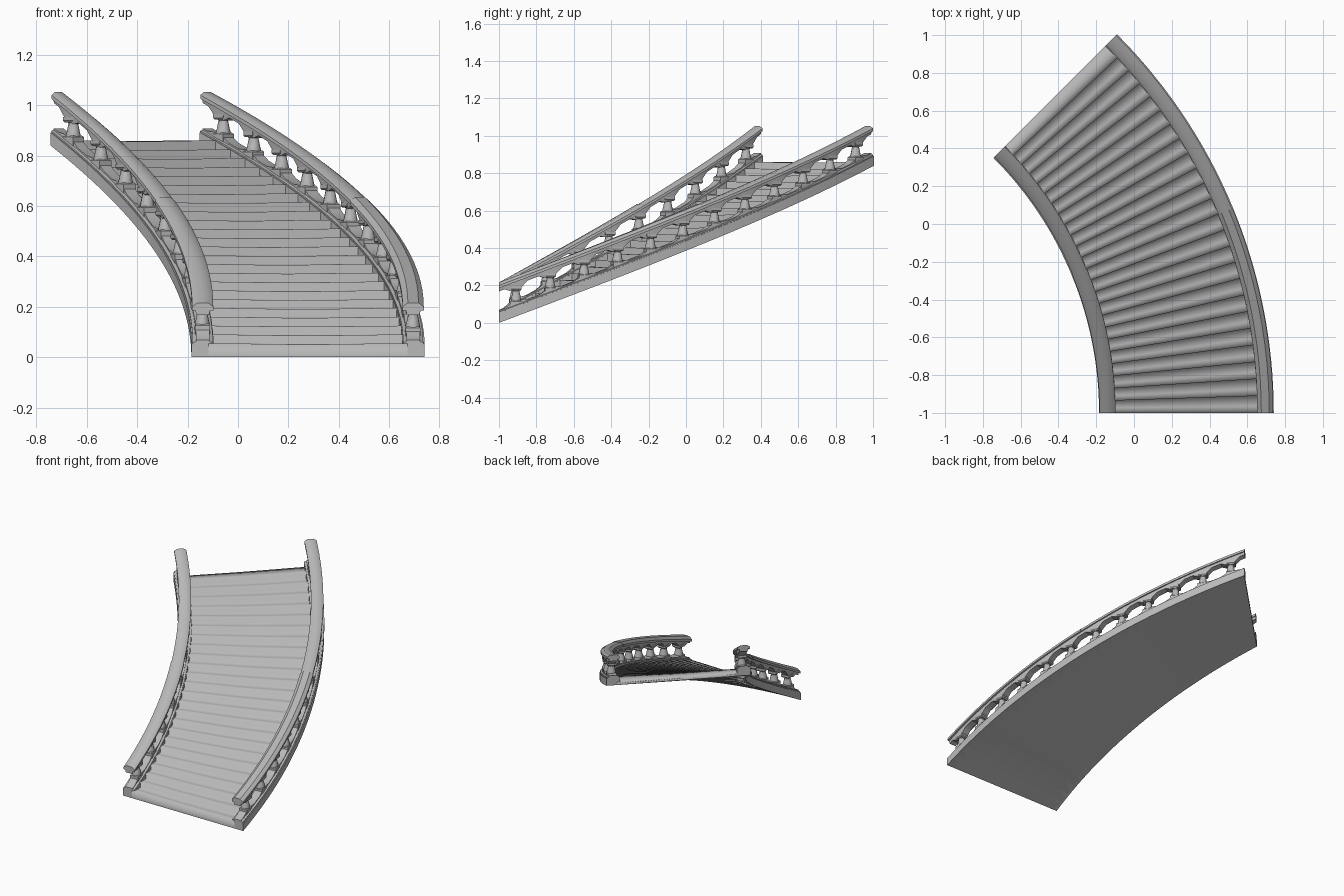
import bpy, bmesh, math
from math import cos, sin, radians

if "Cube" in bpy.data.objects:
    bpy.data.objects.remove(bpy.data.objects["Cube"], do_unlink=True)

CX, CY = -2.094, -1.0            # centre of the curve
R_IN, R_OUT = 1.909, 2.834       # inner and outer radius
SWEEP, RISE = radians(45), 0.84
STEPS = 24
CURB = 0.088                     # stringer width

stone = bpy.data.materials.new("grey stone")
stone.use_nodes = True
GREY = (0.48, 0.48, 0.48, 1)
stone.diffuse_color = GREY
stone.node_tree.nodes["Principled BSDF"].inputs["Base Color"].default_value = GREY


def place(r, t, h):
    """Point at radius r, fraction t of the flight, height h above the slope."""
    a = t * SWEEP
    return (CX + r * cos(a), CY + r * sin(a), t * RISE + h)


def finish(name, bm, sharp=35):
    if sharp:
        bmesh.ops.recalc_face_normals(bm, faces=bm.faces[:])
        for e in bm.edges:
            e.smooth = len(e.link_faces) == 2 and e.calc_face_angle() < radians(sharp)
    for f in bm.faces:
        f.smooth = True
    me = bpy.data.meshes.new(name)
    bm.to_mesh(me)
    bm.free()
    me.materials.append(stone)
    ob = bpy.data.objects.new(name, me)
    bpy.context.collection.objects.link(ob)
    return ob


def sweep(name, section, stations):
    """Closed solid: section(t) gives (radius, height) points at each station."""
    bm = bmesh.new()
    rings = [[bm.verts.new(place(r, t, h)) for r, h in section(t)] for t in stations]
    for a, b in zip(rings, rings[1:]):
        for i in range(len(a)):
            j = (i + 1) % len(a)
            bm.faces.new((a[i], a[j], b[j], b[i]))
    bm.faces.new(rings[0])
    bm.faces.new(rings[-1])
    return finish(name, bm)


def box(r0, r1, h0, h1):
    return lambda t: [(r0, h0), (r1, h0), (r1, h1), (r0, h1)]


def even(a, b, n):
    return [a + (b - a) * i / n for i in range(n + 1)]


# Stair flight: risers and slightly worn treads
bm = bmesh.new()
rows = []
radii = even(R_IN + CURB - 0.02, R_OUT - CURB + 0.02, 10)
for s in range(STEPS):
    t0, t1 = s / STEPS, (s + 1) / STEPS
    top = 0.055 + s * RISE / STEPS
    if s == 0:
        rows.append((0, 0, 0))
    rows += [(t0, top, 1), (t0 + 0.4 * (t1 - t0), top, 1), (t1, top, 0.5)]
rows.append((1, RISE, 0))
grid = []
for t, z, wear in rows:
    line = []
    for i, r in enumerate(radii):
        dip = 0.004 * wear * sin(math.pi * i / 10) ** 2
        line.append(bm.verts.new(place(r, t, z - dip - t * RISE)))
    grid.append(line)
for a, b in zip(grid, grid[1:]):
    for i in range(10):
        bm.faces.new((a[i], a[i + 1], b[i + 1], b[i]))
finish("stair_flight", bm, sharp=0)

# Sloping slab underneath
sweep("underside_slab", box(R_IN + 0.01, R_OUT - 0.01, 0, 0.015), even(0, 1, STEPS))


def baluster(name, r, t):
    """Vase-shaped post with a square plinth and capital."""
    bm = bmesh.new()
    a = t * SWEEP

    def stack(profile, sides, turn):
        rings = []
        for rad, h in profile:
            x, y, z = place(r, t, h)
            rings.append([bm.verts.new((x + rad * cos(a + turn + k * math.tau / sides),
                                        y + rad * sin(a + turn + k * math.tau / sides), z))
                          for k in range(sides)])
        for p, q in zip(rings, rings[1:]):
            for k in range(sides):
                m = (k + 1) % sides
                bm.faces.new((p[k], p[m], q[m], q[k]))
        bm.faces.new(rings[0])
        bm.faces.new(rings[-1])

    stack([(0.042, 0.045), (0.042, 0.08), (0.034, 0.086)], 4, math.pi / 4)
    stack([(0.029, 0.08), (0.029, 0.09), (0.026, 0.1), (0.019, 0.135), (0.026, 0.142)], 10, 0)
    stack([(0.034, 0.138), (0.041, 0.145), (0.041, 0.16)], 4, math.pi / 4)
    finish(name, bm)


def balustrade(side, edge, inward, posts):
    """Stringer, scalloped base, posts, arched beam and handrail on one side."""
    mid = edge + inward * 0.045
    inner = edge + inward * CURB
    lo, hi = min(edge, inner), max(edge, inner)
    sweep(side + "_stringer", box(lo, hi, 0, 0.052), even(0, 1, 32))

    # Stations follow the post spacing so the arches repeat
    marks = [0, 0.16, 0.24, 0.34, 0.5, 0.66, 0.76, 0.84]
    stations = [(i + m) / posts for i in range(posts) for m in marks] + [1]

    def closeness(t):
        d = abs((t * posts) % 1 - 0.5)       # 0 at a post, 0.5 mid-opening
        return 1 - min(max((d - 0.16) / 0.18, 0), 1)

    def base(t):
        top = 0.068 + 0.01 * closeness(t)
        return [(mid - 0.04, 0.045), (mid + 0.04, 0.045), (mid + 0.04, 0.058),
                (mid + 0.027, 0.062), (mid + 0.027, top), (mid - 0.027, top),
                (mid - 0.027, 0.062), (mid - 0.04, 0.058)]

    def beam(t):
        low = 0.168 - 0.022 * closeness(t)
        return [(mid - 0.025, low), (mid + 0.025, low),
                (mid + 0.03, 0.19), (mid - 0.03, 0.19)]

    sweep(side + "_base_rail", base, stations)
    sweep(side + "_arched_beam", beam, stations)

    # Handrail in two lengths meeting at a small step
    for part, t0, t1, w in (("lower", 0, 0.5, 0.042), ("upper", 0.5, 1, 0.039)):
        def rail(t):
            top = 0.216 if part == "lower" else 0.212
            return [(mid - w, 0.185), (mid + w, 0.185), (mid + w, 0.2),
                    (mid + w * 0.5, top), (mid - w * 0.5, top), (mid - w, 0.2)]
        sweep(side + "_handrail_" + part, rail, even(t0, t1, 12))

    for i in range(posts):
        baluster(f"{side}_baluster_{i + 1}", mid, (i + 0.5) / posts)


balustrade("inner", R_IN, 1, 9)
balustrade("outer", R_OUT, -1, 12)
